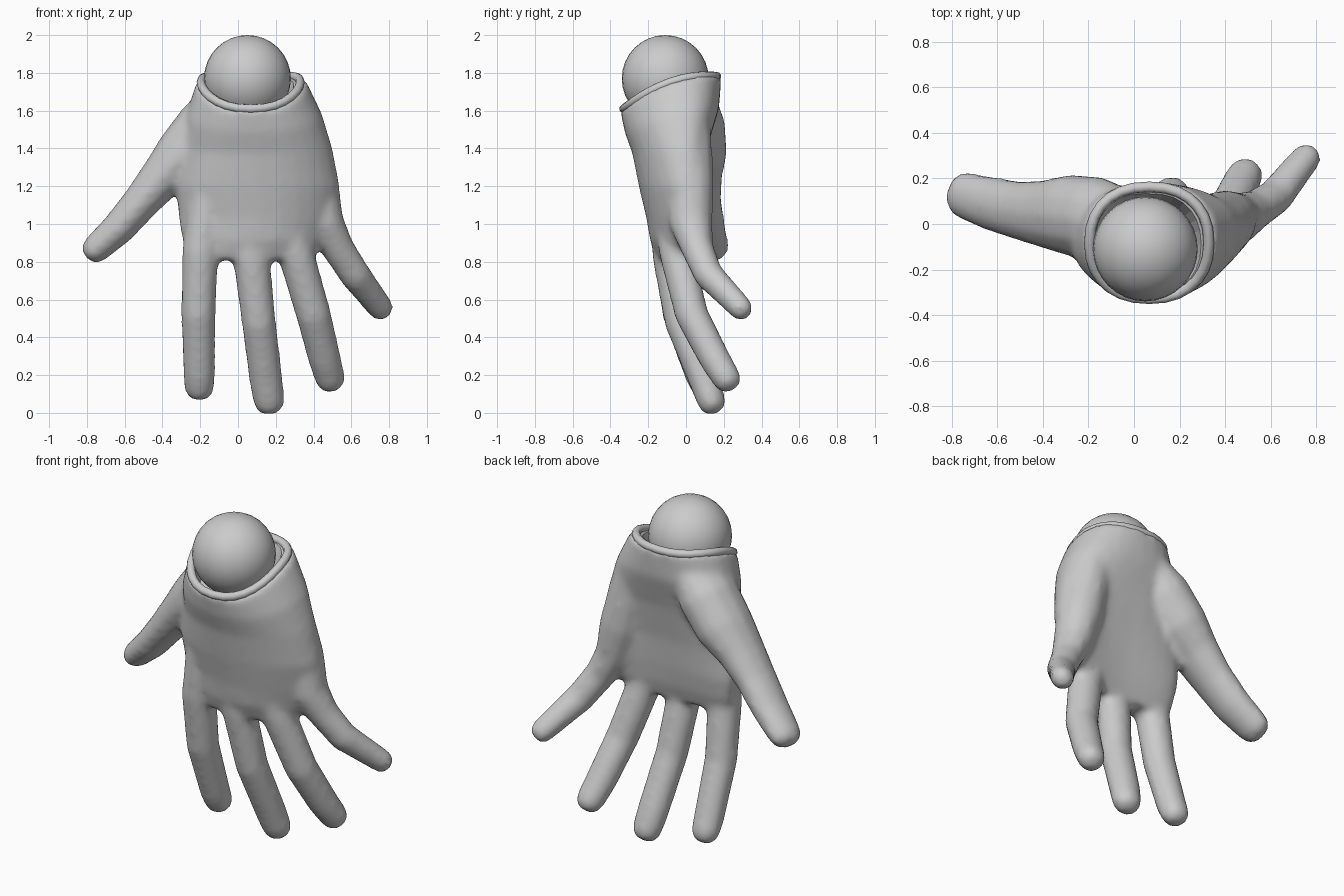
import bpy, bmesh, math
from mathutils import Vector

if "Cube" in bpy.data.objects:
    bpy.data.objects.remove(bpy.data.objects["Cube"])

SIDES = 28


def loft(bm, rings):
    """Skin a list of equal-length point rings and close both ends."""
    rows = [[bm.verts.new(p) for p in r] for r in rings]
    n = len(rows[0])
    for a, b in zip(rows, rows[1:]):
        for i in range(n):
            j = (i + 1) % n
            bm.faces.new((a[i], a[j], b[j], b[i]))
    bm.faces.new(rows[0][::-1])
    bm.faces.new(rows[-1])


def palm_ring(z, cx, cy, hx, hy, bow=0, tilt=0, sag=0):
    """Oval slice, bowed back at its sides and tilted towards the cuff."""
    ring = []
    for i in range(SIDES):
        a = 2 * math.pi * i / SIDES
        u, v = [math.copysign(abs(c) ** 0.88, c) for c in (math.cos(a), math.sin(a))]
        dy = v * hy
        bend = bow * u * u * (1 if u > 0 else 0.5)
        ring.append((cx + u * hx, cy + dy + bend, z + tilt * dy + sag * dy * dy))
    return ring


def digit(bm, stations, sides=12):
    """Tapered tube through (x, y, z, side radius, depth radius), blunt tip."""
    pts = [Vector(s[:3]) for s in stations]
    end = (pts[-1] - pts[-2]).normalized()
    rings = []

    def ring(c, t, rs, rd):
        d = (Vector((0, 1, 0)) - t * t.y).normalized()
        n = t.cross(d)
        rings.append([c + n * rs * math.cos(2 * math.pi * k / sides)
                      + d * rd * math.sin(2 * math.pi * k / sides) for k in range(sides)])

    for i, s in enumerate(stations):
        t = (pts[min(i + 1, len(pts) - 1)] - pts[max(i - 1, 0)]).normalized()
        ring(pts[i], t, s[3], s[4])
    rs, rd = stations[-1][3:]
    for out, k in ((0.45, 0.92), (0.8, 0.68), (0.95, 0.35)):
        ring(pts[-1] + end * rs * out, end, rs * k, rd * k)
    loft(bm, rings)


def finish(bm, name):
    bmesh.ops.recalc_face_normals(bm, faces=bm.faces)
    mesh = bpy.data.meshes.new(name)
    bm.to_mesh(mesh)
    bm.free()
    ob = bpy.data.objects.new(name, mesh)
    bpy.context.collection.objects.link(ob)
    return ob


# Palm, from the finger webs up to the wrist
bm = bmesh.new()
loft(bm, [palm_ring(*s) for s in (
    (0.81, 0.06, -0.075, 0.33, 0.075, 0.06),
    (0.91, 0.09, -0.08, 0.385, 0.11, 0.10),
    (1.03, 0.11, -0.08, 0.425, 0.13, 0.12),
    (1.20, 0.105, -0.09, 0.435, 0.16, 0.10),
    (1.40, 0.105, -0.085, 0.395, 0.20, 0.07, 0.1, -0.1),
    (1.58, 0.085, -0.075, 0.36, 0.25, 0.03, 0.25, -0.5),
    (1.755, 0.07, -0.08, 0.288, 0.268, 0, 0.35, -0.9))])

# Thumb, then index, middle, ring and little fingers
for stations in (
    ((-0.05, 0.0, 1.66, 0.12, 0.16), (-0.165, 0.025, 1.52, 0.16, 0.185),
     (-0.285, 0.04, 1.37, 0.155, 0.18), (-0.40, 0.045, 1.25, 0.12, 0.15),
     (-0.51, 0.06, 1.12, 0.10, 0.13), (-0.63, 0.09, 0.98, 0.09, 0.12),
     (-0.745, 0.125, 0.875, 0.078, 0.105)),
    ((-0.16, -0.09, 1.15, 0.10, 0.10), (-0.2, -0.085, 0.85, 0.098, 0.095),
     (-0.21, -0.035, 0.52, 0.092, 0.09), (-0.205, 0.075, 0.2, 0.086, 0.082),
     (-0.205, 0.1, 0.145, 0.082, 0.078)),
    ((0.04, -0.1, 1.10, 0.10, 0.09), (0.07, -0.09, 0.83, 0.10, 0.09),
     (0.11, -0.025, 0.48, 0.092, 0.09), (0.15, 0.1, 0.16, 0.09, 0.082),
     (0.163, 0.13, 0.075, 0.086, 0.078)),
    ((0.24, -0.08, 1.10, 0.10, 0.10), (0.31, -0.045, 0.83, 0.098, 0.095),
     (0.40, 0.03, 0.52, 0.094, 0.09), (0.46, 0.155, 0.28, 0.088, 0.084),
     (0.485, 0.21, 0.19, 0.082, 0.078)),
    ((0.31, 0.0, 1.56, 0.12, 0.13), (0.405, 0.02, 1.2, 0.13, 0.13),
     (0.46, 0.025, 1.0, 0.105, 0.115), (0.53, 0.06, 0.87, 0.088, 0.088),
     (0.62, 0.12, 0.73, 0.084, 0.08), (0.752, 0.285, 0.56, 0.07, 0.065)),
):
    digit(bm, stations)
hand = finish(bm, "hand")

# Cutter for the shallow wrist socket
bm = bmesh.new()
loft(bm, [palm_ring(z, 0.06, -0.09, hx, hy, 0, 0.35, -0.9)
          for z, hx, hy in ((1.64, 0.2, 0.19), (1.76, 0.245, 0.232), (1.9, 0.25, 0.24))])
socket = finish(bm, "socket_cutter")
socket.hide_render = True
socket.hide_viewport = True
socket.display_type = 'WIRE'

# Fuse the overlapping forms into one skin, then open the wrist
remesh = hand.modifiers.new("fuse", 'REMESH')
remesh.mode = 'VOXEL'
remesh.voxel_size = 0.02
remesh.use_smooth_shade = True
smooth = hand.modifiers.new("soften", 'SMOOTH')
smooth.factor = 0.5
smooth.iterations = 8
cut = hand.modifiers.new("socket", 'BOOLEAN')
cut.operation = 'DIFFERENCE'
cut.solver = 'EXACT'
cut.object = socket

# Rolled rim around the wrist opening
curve = bpy.data.curves.new("cuff_rim", 'CURVE')
curve.dimensions = '3D'
curve.bevel_depth = 0.024
curve.bevel_resolution = 2
spline = curve.splines.new('POLY')
ring = palm_ring(1.75, 0.067, -0.083, 0.262, 0.246, 0, 0.35, -0.9)
spline.points.add(len(ring) - 1)
for p, co in zip(spline.points, ring):
    p.co = (*co, 1)
spline.use_cyclic_u = True
spline.use_smooth = True
rim = bpy.data.objects.new("cuff_rim", curve)
bpy.context.collection.objects.link(rim)

# Ball resting in the wrist
bpy.ops.mesh.primitive_uv_sphere_add(segments=32, ring_count=16, radius=0.23,
                                     location=(0.05, -0.11, 1.77))
bpy.context.object.name = "wrist_ball"
bpy.ops.object.shade_smooth()
